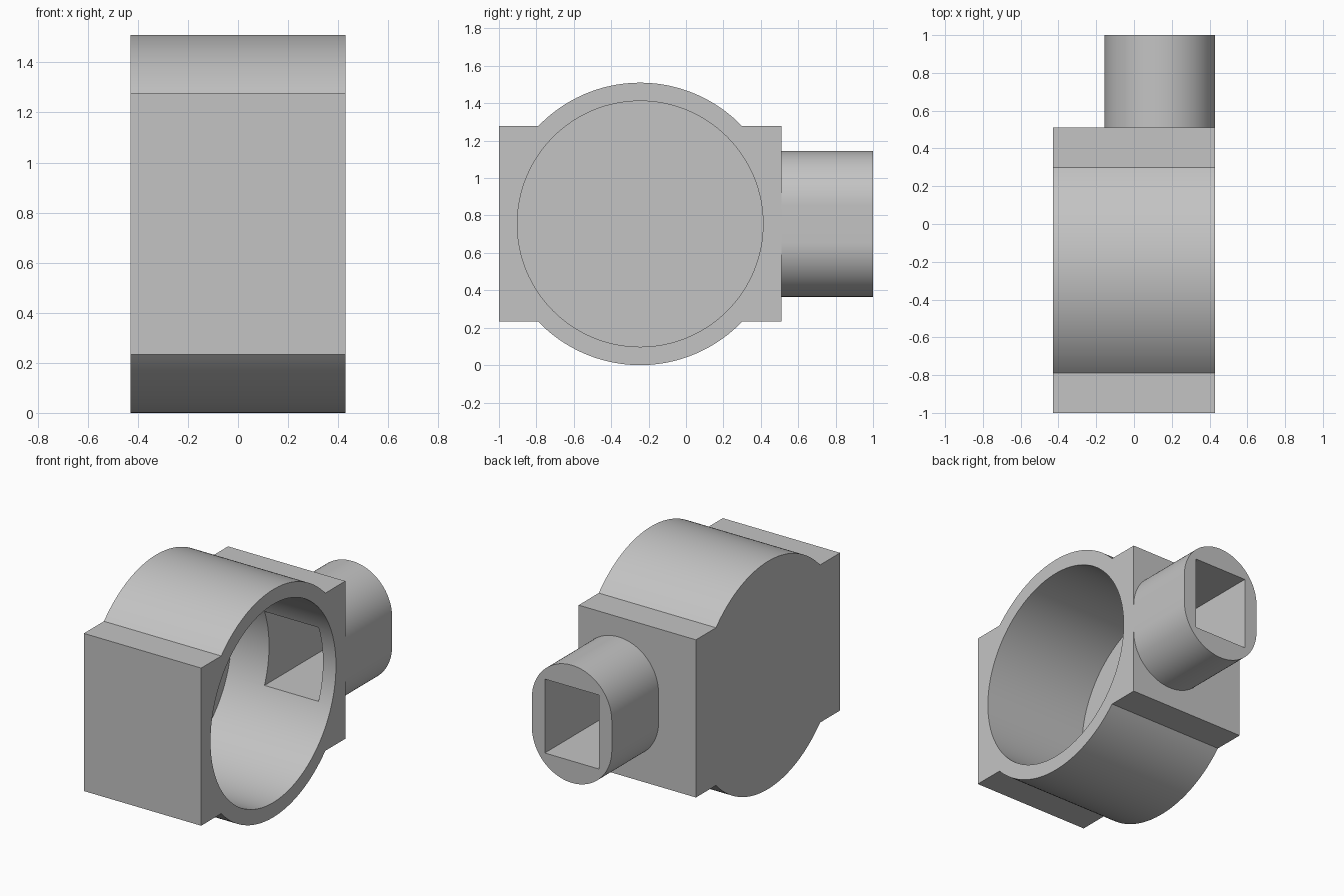
import bpy, bmesh
from math import sin, cos, pi, asin
from mathutils import Vector

cube = bpy.data.objects.get("Cube")
if cube:
    bpy.data.objects.remove(cube, do_unlink=True)

grey = bpy.data.materials.new("light grey")
grey.use_nodes = True
colour = (0.55, 0.55, 0.55, 1)
grey.diffuse_color = colour
grey.node_tree.nodes["Principled BSDF"].inputs["Base Color"].default_value = colour

MID_Y, MID_Z = -0.245, 0.755      # centre of the round chamber
HALF_X = 0.43                     # half the housing width
SPOUT_X, SPOUT_R = 0.137, 0.293   # spout centre and end radius


def arc(cx, cy, r, start, end, steps):
    """Points along an arc."""
    angles = [start + (end - start) * i / steps for i in range(steps + 1)]
    return [(cx + r * cos(a), cy + r * sin(a)) for a in angles]


def prism(name, points, offset):
    """Extrude a closed outline of 3D points."""
    bm = bmesh.new()
    face = bm.faces.new([bm.verts.new(p) for p in points])
    result = bmesh.ops.extrude_face_region(bm, geom=[face])
    moved = [v for v in result["geom"] if isinstance(v, bmesh.types.BMVert)]
    bmesh.ops.translate(bm, vec=Vector(offset), verts=moved)
    bmesh.ops.recalc_face_normals(bm, faces=bm.faces)
    mesh = bpy.data.meshes.new(name)
    bm.to_mesh(mesh)
    bm.free()
    mesh.materials.append(grey)
    obj = bpy.data.objects.new(name, mesh)
    bpy.context.collection.objects.link(obj)
    return obj


def finish(obj, cutters):
    """Cut the openings, then smooth the curved walls."""
    bpy.ops.object.select_all(action="DESELECT")
    bpy.context.view_layer.objects.active = obj
    obj.select_set(True)
    for cutter in cutters:
        mod = obj.modifiers.new("cut", "BOOLEAN")
        mod.operation = "DIFFERENCE"
        mod.solver = "EXACT"
        mod.object = cutter
        bpy.ops.object.modifier_apply(modifier=mod.name)
    bpy.ops.object.shade_smooth_by_angle(angle=pi / 6)


# Housing: square block merged with a larger round drum, in one outline
R, HALF_Z, HALF_Y = 0.755, 0.5225, 0.755
a = asin(HALF_Z / R)
outline = ([(HALF_Y, HALF_Z)] + arc(0, 0, R, a, pi - a, 48) + [(-HALF_Y, HALF_Z)]
           + [(-HALF_Y, -HALF_Z)] + arc(0, 0, R, pi + a, 2 * pi - a, 48) + [(HALF_Y, -HALF_Z)])
housing = prism("housing", [(-HALF_X, MID_Y + y, MID_Z + z) for y, z in outline],
                (2 * HALF_X, 0, 0))

# Spout: rounded slot shape standing out of the back
rise = 0.39 - SPOUT_R
outline = (arc(SPOUT_X, MID_Z + rise, SPOUT_R, 0, pi, 48)
           + arc(SPOUT_X, MID_Z - rise, SPOUT_R, pi, 2 * pi, 48))
spout = prism("spout", [(x, 0.51, z) for x, z in outline], (0, 0.49, 0))

# Cutters: blind round chamber open on the left, and the square duct
circle = arc(MID_Y, MID_Z, 0.657, 0, 2 * pi, 128)[:-1]
chamber = prism("chamber_cutter", [(-0.335, y, z) for y, z in circle], (1, 0, 0))
duct = prism("duct_cutter",
             [(SPOUT_X + sx * 0.198, MID_Y, MID_Z + sz * 0.245)
              for sx, sz in ((-1, -1), (1, -1), (1, 1), (-1, 1))], (0, 1.5, 0))

finish(housing, [chamber, duct])
finish(spout, [duct])
for cutter in (chamber, duct):
    bpy.data.objects.remove(cutter, do_unlink=True)
